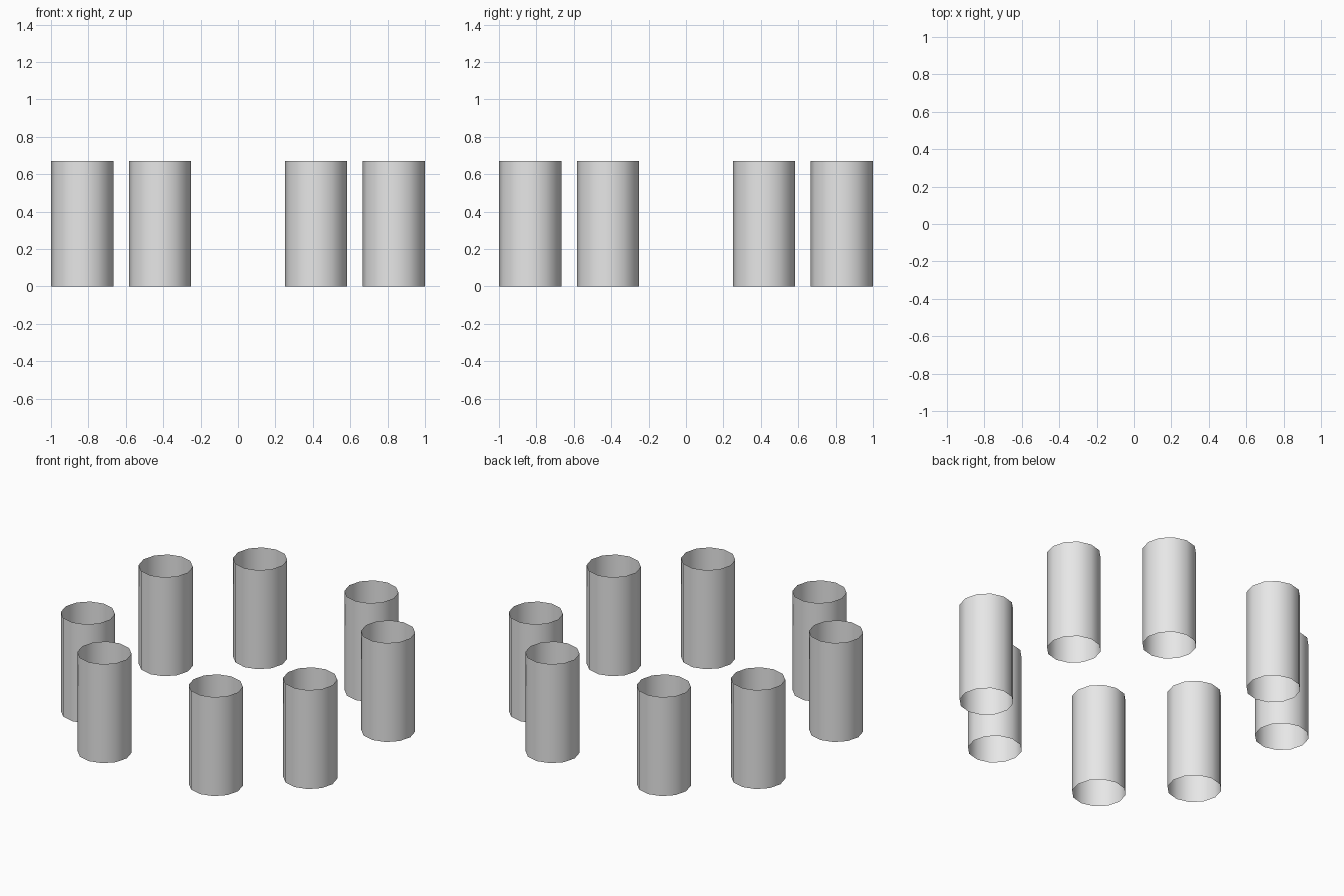
import bpy, bmesh, math

if "Cube" in bpy.data.objects:
    bpy.data.objects.remove(bpy.data.objects["Cube"])

SIDES = 12
RADIUS = 1 / 6
HEIGHT = 0.67
NEAR, FAR = 0.417, 0.833

grey = bpy.data.materials.new("light_grey")
grey.diffuse_color = (0.8, 0.8, 0.8, 1)
grey.use_nodes = True
grey.node_tree.nodes["Principled BSDF"].inputs["Base Color"].default_value = grey.diffuse_color


def open_tube(name, x, y):
    """Thin-walled tube, open at both ends, standing on the ground."""
    bm = bmesh.new()
    bmesh.ops.create_cone(bm, cap_ends=False, segments=SIDES,
                          radius1=RADIUS, radius2=RADIUS, depth=HEIGHT)
    bmesh.ops.translate(bm, verts=bm.verts, vec=(0, 0, HEIGHT / 2))
    bmesh.ops.recalc_face_normals(bm, faces=bm.faces)
    # make sure the wall faces outward
    for f in bm.faces:
        if f.normal.dot(f.calc_center_median() * 1.0) < 0:
            f.normal_flip()
        f.smooth = True
    mesh = bpy.data.meshes.new(name)
    bm.to_mesh(mesh)
    bm.free()
    mesh.materials.append(grey)
    obj = bpy.data.objects.new(name, mesh)
    obj.location = (x, y, 0)
    bpy.context.collection.objects.link(obj)


# Ring of eight tubes, two along each side of a square
n = 0
for sx in (-1, 1):
    for sy in (-1, 1):
        for ax, ay in ((FAR, NEAR), (NEAR, FAR)):
            n += 1
            open_tube(f"tube_{n}", sx * ax, sy * ay)
